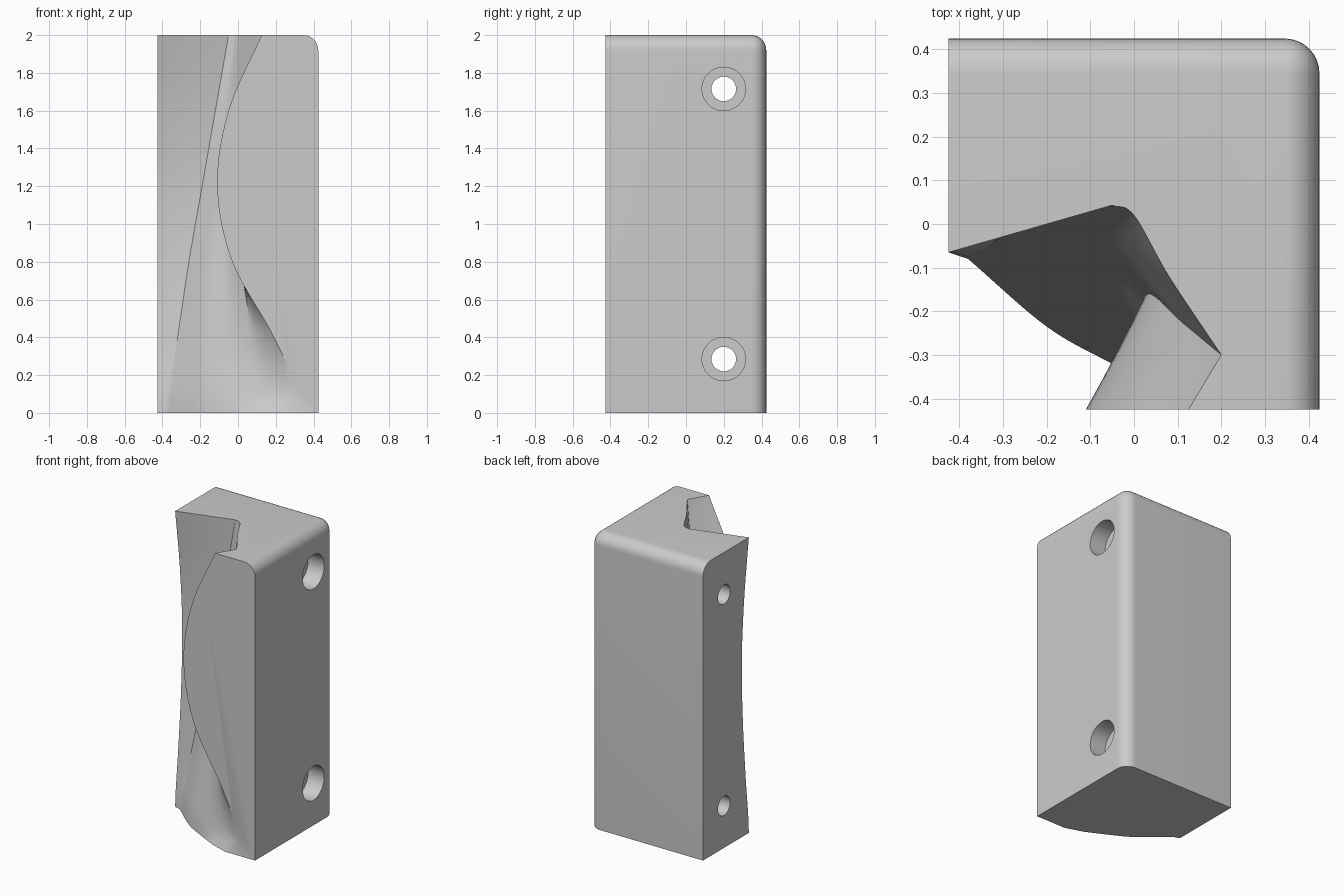
import bpy, bmesh, math
from mathutils import Vector

if "Cube" in bpy.data.objects:
    bpy.data.objects.remove(bpy.data.objects["Cube"])

HALF, HEIGHT, ROUND = 0.425, 2.0, 0.08

grey = bpy.data.materials.new("plain_grey")
grey.use_nodes = True
grey.diffuse_color = (0.6, 0.6, 0.6, 1)
grey.node_tree.nodes["Principled BSDF"].inputs["Base Color"].default_value = (0.6, 0.6, 0.6, 1)


def make_object(name, bm):
    bmesh.ops.recalc_face_normals(bm, faces=bm.faces)
    mesh = bpy.data.meshes.new(name)
    bm.to_mesh(mesh)
    bm.free()
    mesh.materials.append(grey)
    obj = bpy.data.objects.new(name, mesh)
    bpy.context.collection.objects.link(obj)
    return obj


def smooth(keys, t):
    """Smooth curve through (parameter, vector) keys."""
    i = 0
    while i < len(keys) - 2 and t > keys[i + 1][0]:
        i += 1

    def slope(k):
        a, b = keys[max(k - 1, 0)], keys[min(k + 1, len(keys) - 1)]
        return (b[1] - a[1]) / (b[0] - a[0])

    (t0, p0), (t1, p1) = keys[i], keys[i + 1]
    h = t1 - t0
    u = (t - t0) / h
    return (p0 * (1 + 2 * u) * (1 - u) ** 2 + slope(i) * h * u * (1 - u) ** 2
            + p1 * u * u * (3 - 2 * u) + slope(i + 1) * h * u * u * (u - 1))


# Block, with the three edges of its upper back corner rounded
bm = bmesh.new()
bmesh.ops.create_cube(bm, size=1)
for v in bm.verts:
    v.co = Vector((v.co.x * 2 * HALF, v.co.y * 2 * HALF, (v.co.z + 0.5) * HEIGHT))
corner = max(bm.verts, key=lambda v: v.co.x + v.co.y + v.co.z)
bmesh.ops.bevel(bm, geom=list(corner.link_edges), offset=ROUND, segments=8,
                profile=0.5, affect='EDGES')
block = make_object("grooved_block", bm)

# Groove sections by height: valley, two wall points, inner corner;
# the side edge (y) and the front lip (x) come first
sections = [
    (0.0, -.065, .20, (-.38, -.08), (-.2, -.235), (-.05, -.32), (.08, -.385)),
    (0.1, -.06, .305, (-.37, -.075), (-.2, -.22), (-.05, -.305), (.15, -.37)),
    (0.4, -.03, .19, (-.32, -.04), (-.19, -.15), (-.04, -.24), (.08, -.32)),
    (0.8, .0, -.03, (-.26, .0), (-.16, -.08), (-.05, -.14), (.02, -.22)),
    (1.2, .01, -.11, (-.19, .03), (-.11, -.03), (-.04, -.085), (.035, -.16)),
    (1.6, -.015, -.05, (-.12, .04), (-.05, .0), (.02, -.09), (.11, -.225)),
    (2.0, -.065, .125, (-.05, .043), (.0, .02), (.08, -.12), (.2, -.3)),
]
tracks = [[(s[0], Vector((-HALF, s[1]))) for s in sections]]
tracks += [[(s[0], Vector(s[k])) for s in sections] for k in range(3, 7)]
tracks += [[(s[0], Vector((s[2], -HALF))) for s in sections]]

OUT, RINGS, STEPS = 0.7, 50, 8


def groove_ring(z):
    pts = [smooth(track, min(max(z, 0), HEIGHT)) for track in tracks]
    side, valley, lip = pts[0], pts[1], pts[5]
    wall = list(enumerate(pts[1:5]))
    ring = [Vector((-OUT, side.y))]
    ring += [side.lerp(valley, i / 4) for i in range(4)]
    ring += [smooth(wall, 3 * i / (3 * STEPS)) for i in range(3 * STEPS)]
    ring += [pts[4].lerp(lip, i / 4) for i in range(5)]
    ring += [Vector((lip.x, -OUT)), Vector((-OUT, -OUT))]
    return [(p.x, p.y, z) for p in ring]


bm = bmesh.new()
heights = [-0.05] + [HEIGHT * i / RINGS for i in range(RINGS + 1)] + [HEIGHT + 0.05]
rings = [[bm.verts.new(p) for p in groove_ring(z)] for z in heights]
for low, high in zip(rings, rings[1:]):
    for i in range(len(low)):
        j = (i + 1) % len(low)
        bm.faces.new((low[i], low[j], high[j], high[i]))
bm.faces.new(rings[0])
bm.faces.new(rings[-1])
bmesh.ops.triangulate(bm, faces=bm.faces)
cutters = [make_object("groove_cutter", bm)]


# Through bores with wide counterbores on the left side
def bore(name, radius, x0, x1, z):
    bm = bmesh.new()
    bmesh.ops.create_cone(bm, cap_ends=True, segments=48, radius1=radius,
                          radius2=radius, depth=x1 - x0)
    obj = make_object(name, bm)
    obj.rotation_euler.y = math.pi / 2
    obj.location = ((x0 + x1) / 2, 0.2, z)
    cutters.append(obj)


for z in (0.285, 1.715):
    bore("bore_cutter", 0.065, -0.6, 0.6, z)
    bore("counterbore_cutter", 0.115, HALF - 0.12, 0.6, z)

# Cut, then remove the cutters
for cutter in cutters:
    cutter.hide_render = True
    mod = block.modifiers.new(cutter.name, 'BOOLEAN')
    mod.operation, mod.solver, mod.object = 'DIFFERENCE', 'EXACT', cutter
bpy.ops.object.select_all(action='DESELECT')
block.select_set(True)
bpy.context.view_layer.objects.active = block
for mod in list(block.modifiers):
    bpy.ops.object.modifier_apply(modifier=mod.name)
for cutter in cutters:
    bpy.data.objects.remove(cutter)
bpy.ops.object.shade_smooth_by_angle(angle=math.radians(30))
